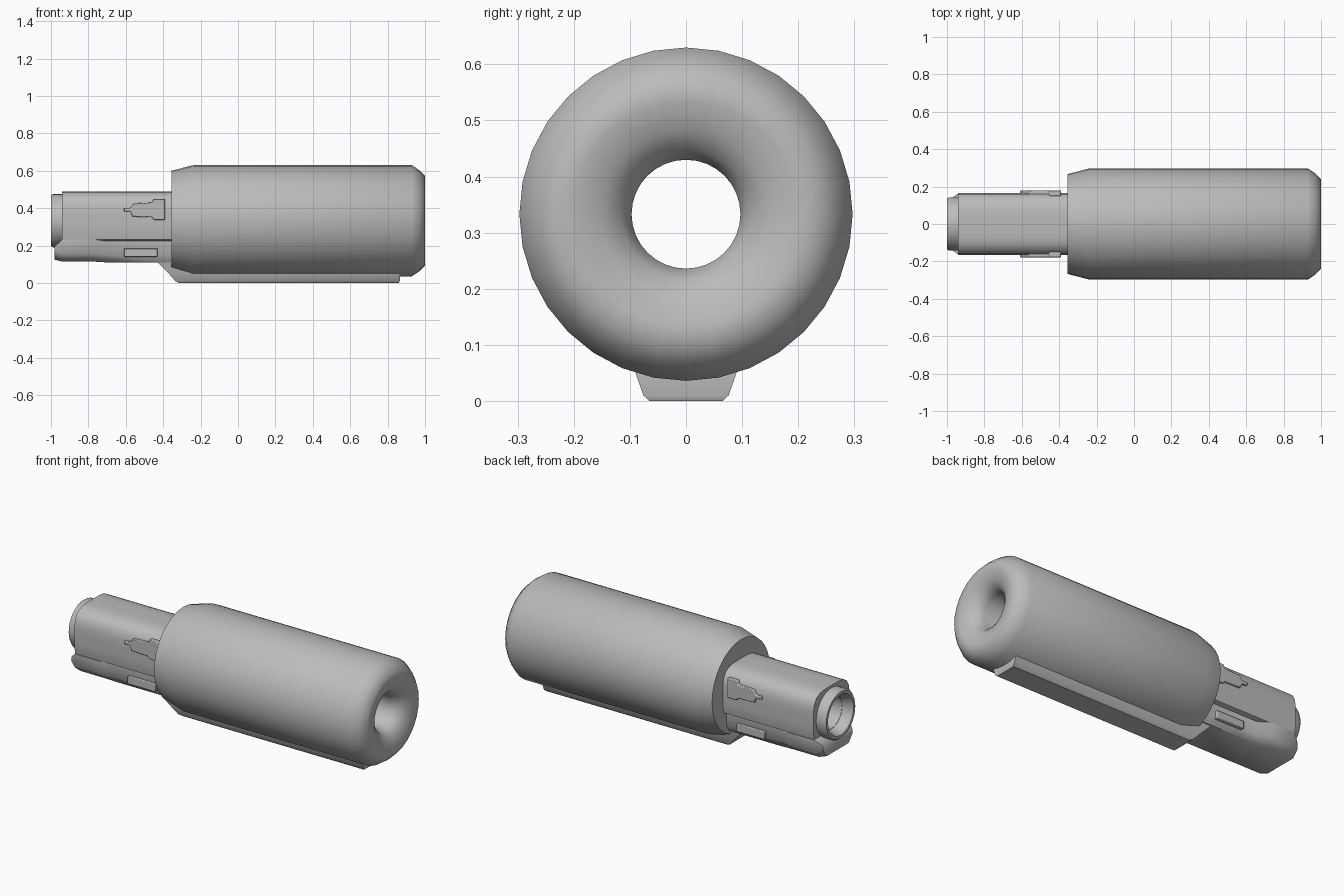
import bpy, bmesh
from math import sin, cos, pi, radians
from mathutils import Vector

cube = bpy.data.objects.get("Cube")
if cube:
    bpy.data.objects.remove(cube, do_unlink=True)

AXIS = 0.333    # height of the bore axis
BORE = 0.097
SEGS = 32

grey = bpy.data.materials.new("satin_grey")
grey.use_nodes = True
grey.diffuse_color = (0.5, 0.5, 0.5, 1)
grey.node_tree.nodes["Principled BSDF"].inputs["Base Color"].default_value = (0.5, 0.5, 0.5, 1)


def loft(name, loops, closed=False, angle=35, bevel=0):
    """Skin a row of equal-length loops; either cap the ends or join them."""
    bm = bmesh.new()
    rings = [[bm.verts.new(p) for p in loop] for loop in loops]
    n = len(rings[0])
    pairs = list(zip(rings, rings[1:]))
    if closed:
        pairs.append((rings[-1], rings[0]))
    else:
        bm.faces.new(rings[0])
        bm.faces.new(rings[-1])
    for a, b in pairs:
        for i in range(n):
            j = (i + 1) % n
            bm.faces.new((a[i], a[j], b[j], b[i]))
    bmesh.ops.recalc_face_normals(bm, faces=bm.faces)
    mesh = bpy.data.meshes.new(name)
    bm.to_mesh(mesh)
    bm.free()
    obj = bpy.data.objects.new(name, mesh)
    bpy.context.collection.objects.link(obj)
    mesh.materials.append(grey)
    if bevel:
        mod = obj.modifiers.new("soft_edges", "BEVEL")
        mod.width, mod.segments, mod.limit_method = bevel, 2, "ANGLE"
        mod.angle_limit = radians(40)
    bpy.ops.object.select_all(action="DESELECT")
    obj.select_set(True)
    bpy.context.view_layer.objects.active = obj
    bpy.ops.object.shade_smooth_by_angle(angle=radians(angle))
    return obj


def circle(x, r):
    return [(x, r * sin(2 * pi * i / SEGS), AXIS + r * cos(2 * pi * i / SEGS)) for i in range(SEGS)]


def lathe(name, profile, angle):
    return loft(name, [circle(x, r) for x, r in profile], closed=True, angle=angle)


def squircle(x, half_y, half_z, floor):
    """Rounded square section with a flat underside."""
    pts = []
    for i in range(SEGS):
        s, c = sin(2 * pi * i / SEGS), cos(2 * pi * i / SEGS)
        k = (s ** 4 + c ** 4) ** -0.25
        pts.append((x, half_y * s * k, max(floor, AXIS + half_z * c * k)))
    return pts


# Main tube with tapered rear, rounded nose and funnel mouth
lathe("main_tube", [(-0.355, BORE), (-0.355, 0.267), (-0.24, 0.297), (0.93, 0.297),
                    (0.97, 0.27), (1.0, 0.24), (1.0, 0.20), (0.985, 0.15),
                    (0.96, 0.115), (0.92, BORE)], 60)

# Rear collar
lathe("rear_collar", [(-0.93, BORE), (-0.93, 0.142), (-0.99, 0.142), (-1.0, 0.134),
                      (-1.0, 0.118), (-0.985, 0.11)], 40)

# Upper housing around the bore
loft("upper_housing", [circle(-0.35, BORE), squircle(-0.35, 0.167, 0.157, 0.225),
                       squircle(-0.94, 0.167, 0.157, 0.225), circle(-0.94, BORE)],
     closed=True, angle=40)

# Lower housing: wide at the rear end, waisted further forward
stations = [(-0.98, 0.125, 0.195, 0.10, 0.135), (-0.94, 0.115, 0.232, 0.115, 0.163),
            (-0.78, 0.115, 0.232, 0.115, 0.165), (-0.70, 0.11, 0.232, 0.11, 0.135),
            (-0.35, 0.11, 0.232, 0.11, 0.135)]
loft("lower_housing",
     [[(x, -bot, lo), (x, bot, lo), (x, top, lo + 0.04), (x, top, hi), (x, -top, hi), (x, -top, lo + 0.04)]
      for x, lo, hi, bot, top in stations], angle=50)

# Bottom rail with sloped rear end
levels = [(0.0, 0.065, -0.315, 0.86), (0.01, 0.076, -0.335, 0.865),
          (0.05, 0.09, -0.37, 0.865), (0.115, 0.105, -0.435, 0.865)]
loft("bottom_rail", [[(a, -h, z), (b, -h, z), (b, h, z), (a, h, z)] for z, h, a, b in levels])

# Stepped latch plates and lower grip bars on both sides
latch = [(-0.39, 0.338), (-0.39, 0.45), (-0.45, 0.45), (-0.46, 0.43), (-0.56, 0.425), (-0.575, 0.402),
         (-0.61, 0.402), (-0.61, 0.383), (-0.575, 0.383), (-0.565, 0.355), (-0.46, 0.352), (-0.45, 0.338)]
bar = [(-0.61, 0.14), (-0.43, 0.14), (-0.43, 0.185), (-0.61, 0.185)]
for side, s in (("left", 1), ("right", -1)):
    for name, outline, inner, outer in (("latch_plate", latch, 0.15, 0.178), ("grip_bar", bar, 0.12, 0.15)):
        loft(f"{side}_{name}", [[(x, s * y, z) for x, z in outline] for y in (inner, outer)],
             bevel=0.004)
